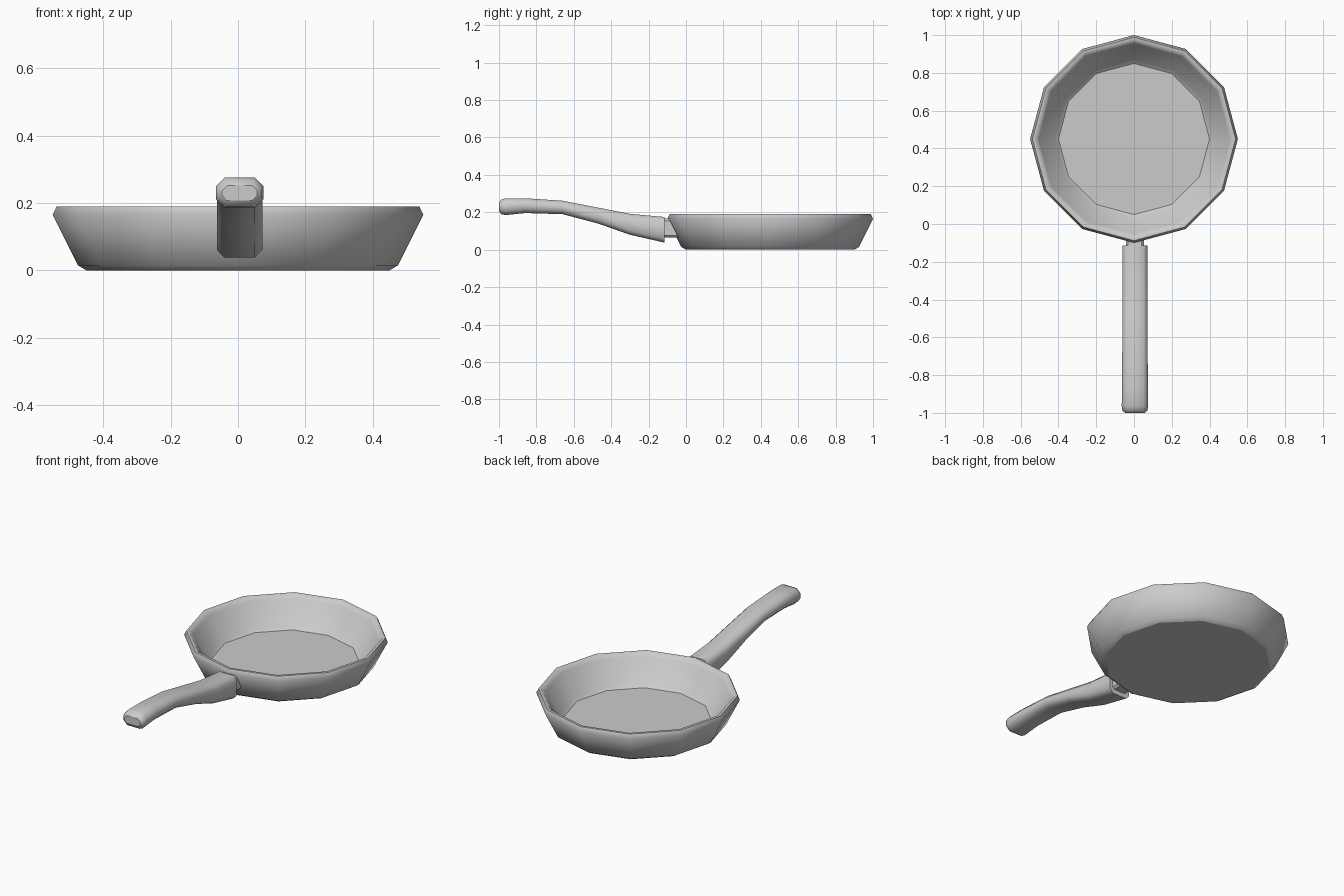
import bpy, bmesh, math

if "Cube" in bpy.data.objects:
    bpy.data.objects.remove(bpy.data.objects["Cube"])

GREY = (0.6, 0.6, 0.6, 1)
metal = bpy.data.materials.new("plain_grey")
metal.use_nodes = True
metal.diffuse_color = GREY
metal.node_tree.nodes["Principled BSDF"].inputs["Base Color"].default_value = GREY


def loft(name, rings, angle):
    """Skin a list of equal rings, close both ends, smooth the sides."""
    bm = bmesh.new()
    loops = [[bm.verts.new(p) for p in ring] for ring in rings]
    for a, b in zip(loops, loops[1:]):
        for i in range(len(a)):
            j = (i + 1) % len(a)
            bm.faces.new((a[i], a[j], b[j], b[i]))
    caps = [bm.faces.new(loops[0]), bm.faces.new(loops[-1])]
    bmesh.ops.recalc_face_normals(bm, faces=bm.faces)
    bm.faces.index_update()
    cap_ids = [f.index for f in caps]
    mesh = bpy.data.meshes.new(name)
    bm.to_mesh(mesh)
    bm.free()
    mesh.materials.append(metal)
    obj = bpy.data.objects.new(name, mesh)
    bpy.context.collection.objects.link(obj)
    bpy.ops.object.select_all(action='DESELECT')
    obj.select_set(True)
    bpy.context.view_layer.objects.active = obj
    bpy.ops.object.shade_smooth_by_angle(angle=math.radians(angle))
    for i in cap_ids:
        mesh.polygons[i].use_smooth = False
    return obj


def circle(r, z, sides=12, cy=0.45):
    steps = [2 * math.pi * k / sides for k in range(sides)]
    return [(r * math.cos(t), cy + r * math.sin(t), z) for t in steps]


def chamfered_box(y, bottom, top, half, cut, cx=0.005, slant=0):
    """Eight-sided section across the handle; slant leans the top in y."""
    outline = [(half - cut, bottom), (half, bottom + cut),
               (half, top - cut), (half - cut, top)]
    outline += [(-x, z) for x, z in reversed(outline)]
    return [(cx + x, y + slant * (z - bottom), z) for x, z in outline]


# Pan: outer wall, bevelled rim, inner wall down to the floor
pan_profile = [(0.45, 0), (0.475, 0.015), (0.55, 0.165), (0.538, 0.19),
               (0.522, 0.19), (0.505, 0.168), (0.42, 0.045), (0.4, 0.03)]
loft("pan", [circle(r, z) for r, z in pan_profile], 65)

# Handle: curved grip with a rounded tip; y, bottom, top, half width, chamfer
grip = [(-0.115, 0.038, 0.175, 0.067, 0.022),
        (-0.3, 0.08, 0.192, 0.067, 0.022),
        (-0.47, 0.14, 0.225, 0.067, 0.022),
        (-0.66, 0.19, 0.262, 0.067, 0.022),
        (-0.86, 0.196, 0.275, 0.069, 0.024),
        (-0.965, 0.185, 0.275, 0.07, 0.025),
        (-0.988, 0.19, 0.268, 0.066, 0.025),
        (-1.0, 0.207, 0.252, 0.052, 0.015)]
loft("handle", [chamfered_box(*s) for s in grip], 60)

# Bracket joining the handle to the sloping pan wall
loft("handle_bracket",
     [chamfered_box(-0.125, 0.065, 0.168, 0.048, 0.012),
      chamfered_box(-0.04, 0.065, 0.165, 0.048, 0.012, slant=-0.5)], 30)
